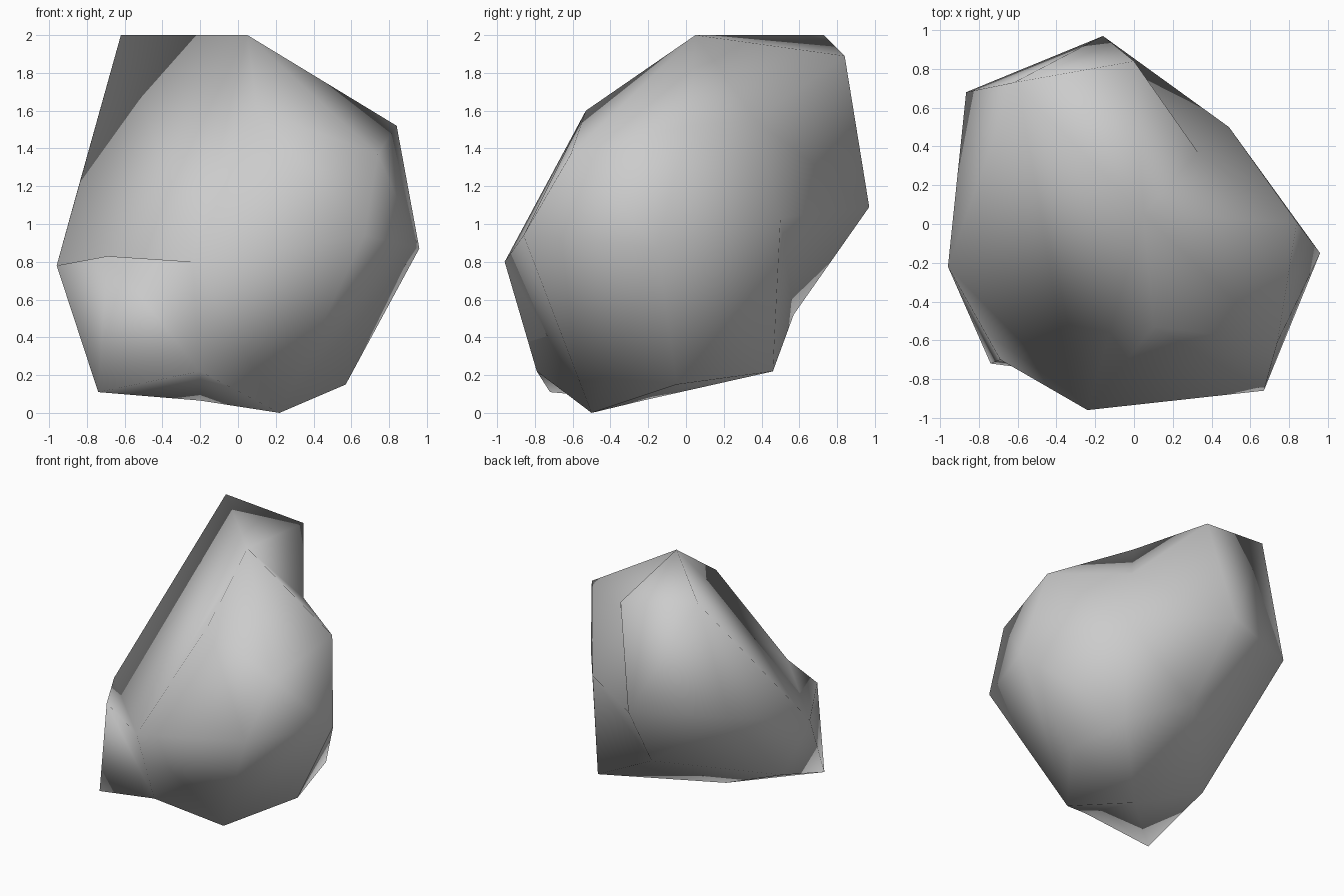
import bpy
import bmesh
from mathutils import Vector

# Remove the default object only
default_object = bpy.data.objects.get("Cube")
if default_object:
    bpy.data.objects.remove(default_object, do_unlink=True)

# Corners of the boulder, grouped by region
crown = {
    "back_peak": (-.62, .73, 2), "middle_peak": (.05, .05, 2),
    "rear_peak": (0, .84, 1.89), "brow": (.1, -.53, 1.6),
    "left_shoulder": (.84, .01, 1.52), "front_shoulder": (.74, -.61, 1.37),
    "crown_dent": (.33, .37, 1.55),
}
middle = {
    "left_bulge": (.96, -.15, .87), "left_cheek": (.67, -.86, .94),
    "nose": (-.24, -.96, .8), "right_cheek": (-.69, -.7, .83),
    "right_bulge": (-.96, -.22, .78), "right_rear": (-.866, .68, 1.12),
    "rear_bulge": (-.16, .97, 1.09), "left_rear": (.49, .5, 1.03),
}
base = {
    "left_foot": (.57, -.05, .15), "front_foot": (.22, -.5, 0),
    "chin_dent": (-.2, -.79, .22), "right_foot": (-.74, -.72, .11),
    "underside": (-.2, -.23, .065), "rear_foot": (.47, .46, .22),
    "right_heel": (-.77, -.13, .32), "rear_dent": (-.09, .57, .52),
}
corners = {name: Vector(point) for name, point in (crown | middle | base).items()}
centre = Vector((0, 0, 1))

# Wrap a skin of triangles around the corner directions on a sphere,
# then push every corner out to its true place, which allows dents
bm = bmesh.new()
verts = {name: bm.verts.new((corner - centre).normalized())
         for name, corner in corners.items()}
bmesh.ops.convex_hull(bm, input=list(bm.verts))
bmesh.ops.recalc_face_normals(bm, faces=list(bm.faces))
for name, corner in corners.items():
    verts[name].co = corner

# Creases that run across the other diagonal of their two triangles
turned = [
    ("back_peak", "brow"), ("brow", "right_cheek"),
    ("middle_peak", "right_cheek"), ("back_peak", "right_cheek"),
    ("left_shoulder", "brow"), ("rear_peak", "left_rear"),
    ("nose", "right_foot"), ("left_cheek", "chin_dent"),
    ("left_cheek", "left_foot"),
]
for start, end in turned:
    edge = bm.edges.get((verts[start], verts[end]))
    if edge:
        bmesh.ops.rotate_edges(bm, edges=[edge], use_ccw=True)

for face in bm.faces:
    face.smooth = True
mesh = bpy.data.meshes.new("boulder")
bm.to_mesh(mesh)
bm.free()
boulder = bpy.data.objects.new("boulder", mesh)
bpy.context.collection.objects.link(boulder)

# Plain stone colour
stone = bpy.data.materials.new("grey_stone")
stone.use_nodes = True
grey = (.6, .6, .6, 1)
stone.diffuse_color = grey
for node in stone.node_tree.nodes:
    if node.type == "BSDF_PRINCIPLED":
        node.inputs["Base Color"].default_value = grey
mesh.materials.append(stone)
